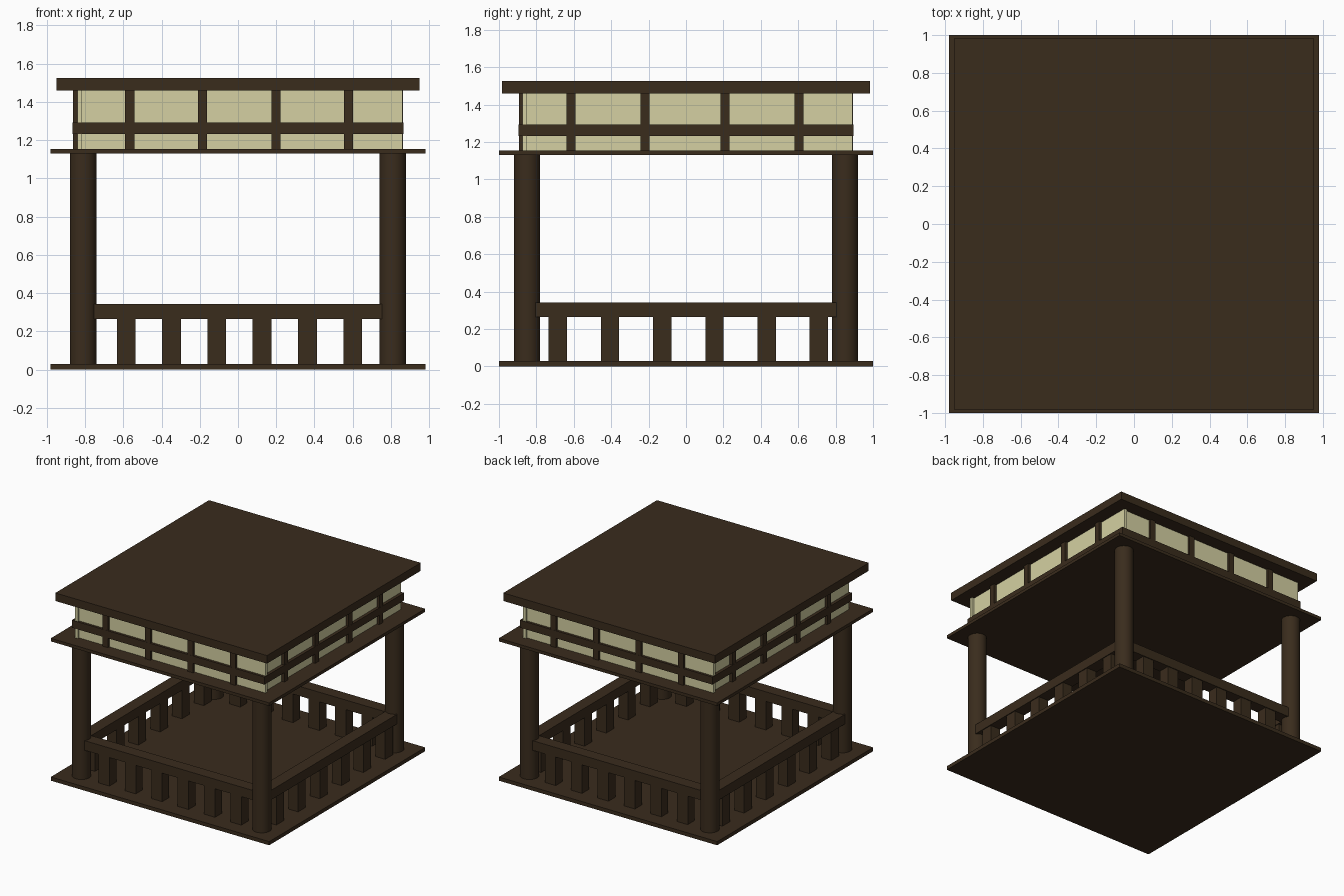
import bpy
from math import radians

if "Cube" in bpy.data.objects:
    bpy.data.objects.remove(bpy.data.objects["Cube"])


def material(name, rgb):
    m = bpy.data.materials.new(name)
    m.diffuse_color = (*rgb, 1)
    m.use_nodes = True
    m.node_tree.nodes["Principled BSDF"].inputs["Base Color"].default_value = m.diffuse_color
    return m


WOOD = material("dark_wood", (0.042, 0.025, 0.012))
PAPER = material("pale_paper", (0.66, 0.63, 0.36))


def box(name, x, y, z, mat=WOOD):
    """Box from (min, max) ranges on each axis."""
    bpy.ops.mesh.primitive_cube_add(size=1)
    o = bpy.context.object
    o.name = name
    for v in o.data.vertices:
        v.co = [r[0] if c < 0 else r[1] for c, r in zip(v.co, (x, y, z))]
    o.data.materials.append(mat)
    return o


def side_box(name, axis, s, along, out, z, mat=WOOD):
    """Box on one side: 'along' runs with the side, 'out' is distance from centre."""
    out = sorted((s * out[0], s * out[1]))
    if axis == "x":
        return box(name, along, out, z, mat)
    return box(name, out, along, z, mat)


# floor, eave and roof slabs
box("floor", (-0.98, 0.98), (-1, 1), (0, 0.03))
box("eave", (-0.98, 0.98), (-1, 1), (1.13, 1.155))
box("roof", (-0.95, 0.95), (-0.985, 0.985), (1.46, 1.525))

# round corner columns
for sx in (-1, 1):
    for sy in (-1, 1):
        bpy.ops.mesh.primitive_cylinder_add(
            vertices=32, radius=0.07, depth=1.11, location=(sx * 0.81, sy * 0.85, 0.58))
        o = bpy.context.object
        o.name = "column"
        o.data.materials.append(WOOD)
        bpy.ops.object.shade_smooth_by_angle(angle=radians(30))

# low railing: direction, half length, centre distance, first and last baluster
for axis, half, dist, first, last in (("x", 0.76, 0.84, -0.585, 0.60),
                                      ("y", 0.805, 0.815, -0.685, 0.71)):
    for s in (-1, 1):
        side_box("handrail", axis, s, (-half, half), (dist - 0.05, dist + 0.05), (0.265, 0.343))
        for i in range(6):
            c = first + (last - first) * i / 5
            side_box("baluster", axis, s, (c - 0.049, c + 0.049),
                     (dist - 0.045, dist + 0.043), (0.02, 0.28))

# paper screens, overlapping pinwheel fashion at the corners
for axis, start, end, face, proud, bars in (
        ("x", -0.84, 0.86, 0.875, 0.895, (-0.566, -0.185, 0.198, 0.578)),
        ("y", -0.875, 0.89, 0.84, 0.865, (-0.615, -0.22, 0.208, 0.603))):
    for s in (-1, 1):
        # keep 180 degree rotational symmetry
        f = 1 if (s < 0) == (axis == "x") else -1
        side_box("paper_screen", axis, s, sorted((f * start, f * end)),
                 (face - 0.025, face), (1.15, 1.465), PAPER)
        side_box("screen_rail", axis, s, sorted((f * start, f * (end + 0.005))),
                 (face - 0.01, proud), (1.232, 1.293))
        for b in bars:
            side_box("screen_bar", axis, s, (f * b - 0.024, f * b + 0.024),
                     (face - 0.01, proud - 0.001), (1.15, 1.465))
